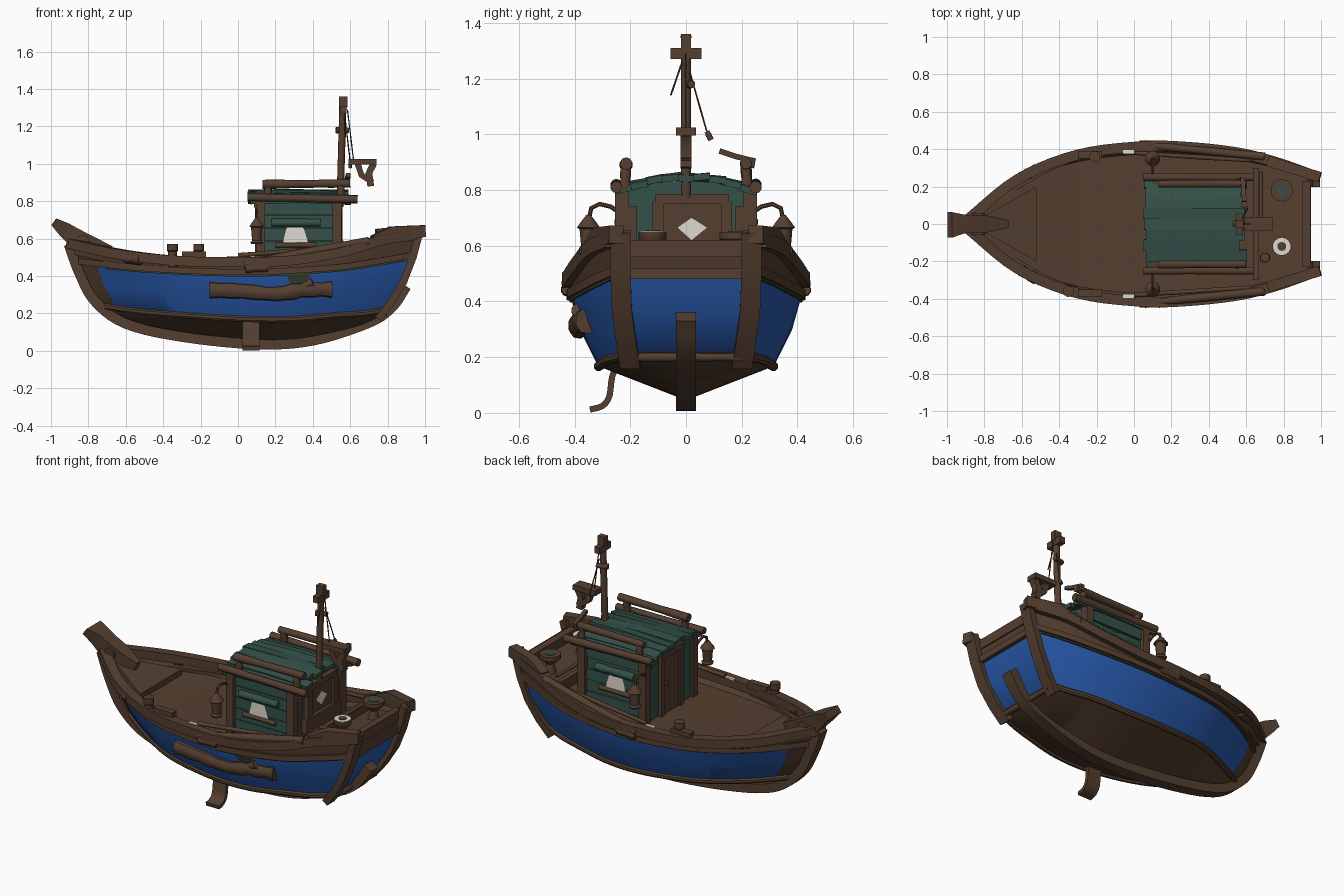
import bpy, bmesh, math, random
from mathutils import Vector as V

if "Cube" in bpy.data.objects:
    bpy.data.objects.remove(bpy.data.objects["Cube"])
random.seed(4)

def material(name, c):
    m = bpy.data.materials.new(name)
    m.diffuse_color = (*c, 1)
    m.use_nodes = True
    m.node_tree.nodes["Principled BSDF"].inputs["Base Color"].default_value = m.diffuse_color
    return m

WOOD = material("brown wood", (.09, .049, .029))
BLUE = material("blue paint", (.021, .1, .41))
GREEN = material("weathered green", (.035, .083, .067))
WHITE = material("off white", (.74, .7, .62))
OLIVE = material("olive moss", (.035, .052, .028))

def make(name, verts, faces, *mats):
    me = bpy.data.meshes.new(name)
    bm = bmesh.new()
    vs = [bm.verts.new(v) for v in verts]
    for f in faces:
        face = bm.faces.new([vs[i] for i in f[0]])
        face.material_index = f[1]
    bmesh.ops.recalc_face_normals(bm, faces=bm.faces)
    bm.to_mesh(me)
    bm.free()
    for m in mats:
        me.materials.append(m)
    ob = bpy.data.objects.new(name, me)
    bpy.context.collection.objects.link(ob)
    return ob

def spline(pts, k=5):
    P = [V(p) for p in pts]
    P = [2 * P[0] - P[1]] + P + [2 * P[-1] - P[-2]]
    out = []
    for i in range(1, len(P) - 2):
        a, b, c, d = P[i - 1:i + 3]
        for j in range(k):
            t = j / k
            out.append(.5 * (2 * b + (c - a) * t + (2 * a - 5 * b + 4 * c - d) * t * t
                             + (3 * b - 3 * c + d - a) * t ** 3))
    return out + [P[-2]]

def sweep(name, pts, w, h, mat=WOOD, side=None, n=4, wobble=0):
    """Sweep an n-sided section; w and h are half sizes (numbers or lists)."""
    pts = [V(p) for p in pts]
    verts, faces, N = [], [], len(pts)
    for i, p in enumerate(pts):
        t = (pts[min(i + 1, N - 1)] - pts[max(i - 1, 0)]).normalized()
        s = V(side) if side else (t.cross(V((0, 0, 1))) if abs(t.z) < .95 else V((0, 1, 0)))
        s.normalize()
        u = s.cross(t).normalized()
        a, b = (w[i] if type(w) is list else w), (h[i] if type(h) is list else h)
        g = 1 + random.uniform(-wobble, wobble)
        for j in range(n):
            ang = 2 * math.pi * (j + .5) / n
            q = math.sqrt(2) if n == 4 else g
            verts.append(p + s * a * q * math.cos(ang) + u * b * q * math.sin(ang))
    for i in range(N - 1):
        for j in range(n):
            k = (j + 1) % n
            faces.append(((i * n + j, i * n + k, i * n + n + k, i * n + n + j), 0))
    faces += [(tuple(range(n)), 0), (tuple(range((N - 1) * n, N * n)), 0)]
    return make(name, verts, faces, mat)

def log(name, p, q, r, mat=WOOD, n=10):
    p, q = V(p), V(q)
    return sweep(name, [p.lerp(q, t / 5) for t in range(6)], r, r, mat, n=n, wobble=.12)

def box(name, x, y, z, mat=WOOD):
    return sweep(name, [(x[0], sum(y) / 2, sum(z) / 2), (x[1], sum(y) / 2, sum(z) / 2)],
                 (y[1] - y[0]) / 2, (z[1] - z[0]) / 2, mat)

def lathe(name, c, prof, mat=WOOD, n=14):
    return sweep(name, [V(c) + V((0, 0, z)) for r, z in prof],
                 [r for r, z in prof], [r for r, z in prof], mat, side=(1, 0, 0), n=n)

# Hull: fore-and-aft lines from keel up to rail
keel = spline([(-.66, 0, .19), (-.5, 0, .14), (-.25, 0, .09), (.05, 0, .05), (.3, 0, .05), (.52, 0, .09), (.66, 0, .13), (.76, 0, .18)])
chine = spline([(-.73, .01, .24), (-.52, .14, .21), (-.27, .26, .19), (.05, .31, .17), (.3, .31, .17), (.52, .28, .19), (.68, .24, .2), (.79, .2, .22)])
mid = spline([(-.81, .01, .36), (-.57, .18, .33), (-.29, .32, .31), (.05, .375, .3), (.3, .375, .3), (.54, .34, .32), (.72, .29, .34), (.88, .24, .37)])
sheer = spline([(-.86, .01, .48), (-.6, .215, .45), (-.3, .355, .43), (.05, .41, .42), (.3, .41, .43), (.56, .375, .45), (.75, .32, .48), (.93, .25, .51)])
rail = spline([(-.9, .015, .575), (-.62, .24, .515), (-.3, .37, .48), (.05, .415, .475), (.3, .41, .485), (.56, .38, .53), (.76, .33, .59), (.945, .265, .62)])
deck = [V((p.x, p.y * .9, p.z - .055)) for p in rail]
flip = lambda p, s=-1: V((p.x, p.y * s, p.z))
lines = [chine, mid, sheer, rail, deck]
verts, faces, N = [], [], len(keel)
for i in range(N):
    half = [l[i] for l in lines]
    verts += [keel[i]] + half + [flip(p) for p in reversed(half)]
for i in range(N - 1):
    for j in range(11):
        k = (j + 1) % 11
        faces.append(((i * 11 + j, i * 11 + k, i * 11 + 11 + k, i * 11 + 11 + j), int(j in (1, 2, 8, 9) and i > 1)))
for o in (0, (N - 1) * 11):  # stem and transom
    faces.append(((o, o + 1, o + 10), 0))
    for j in (1, 2, 3, 4):
        faces.append(((o + j, o + j + 1, o + 10 - j, o + 11 - j), int(j < 3 and o > 0)))
make("hull", verts, faces, WOOD, BLUE)

# Keel, stem and prow
sweep("keel_beam", spline([(-.905, 0, .57), (-.85, 0, .42), (-.765, 0, .265), (-.6, 0, .145), (-.3, 0, .075), (.1, 0, .035), (.4, 0, .055), (.7, 0, .15), (.825, 0, .235), (.9, 0, .345)]),
      .035, .027, side=(0, 1, 0))
sweep("prow", [(-.68, 0, .53), (-.8, 0, .575), (-.88, 0, .61), (-.93, 0, .65), (-.985, -.005, .69)],
      [.02, .045, .045, .05, .068], [.03, .045, .05, .04, .022], side=(0, 1, 0))
log("prow_lashing", (-.83, -.06, .585), (-.83, .06, .585), .035)
make("foredeck", [(-.52, -.2, .48), (-.52, .2, .48), (-.82, .03, .54), (-.82, -.03, .54),
                  (-.52, -.2, .42), (-.52, .2, .42), (-.82, .03, .48), (-.82, -.03, .48)],
     [((0, 1, 2, 3), 0), ((4, 5, 6, 7), 0), ((0, 1, 5, 4), 0), ((1, 2, 6, 5), 0), ((2, 3, 7, 6), 0), ((3, 0, 4, 7), 0)], WOOD)

# Rails, strakes, transom posts and poles, both sides
for s in (1, -1):
    sweep("rail_cap", [flip(p, s) for p in rail], .028, .026)
    sweep("lower_wale", [flip(p, s) for p in sheer], .014, .016)
    sweep("moss_line", [flip(a.lerp(b, .12), s) for a, b in zip(sheer, mid)][3:-1], .006, .009, OLIVE)
    sweep("chine_strake", [flip(p, s) for p in chine], .016, .018, n=8)
    sweep("transom_post", [(.975, s * .235, .65), (.935, s * .235, .5), (.885, s * .23, .37), (.82, s * .215, .26), (.75, s * .2, .17)],
          .036, .02, side=(0, 1, 0))
    sweep("stern_corner", [(.72, s * .335, .595), (.82, s * .305, .63), (.995, s * .25, .64)], .028, [.02, .035, .032])
    log("rail_pole", (.03, s * .425, .465), (.7, s * .36, .585), .022)
    log("inner_pole", (.0, s * .38, .51), (.62, s * .34, .56), .012)
    log("fender_block", (.04, s * .425, .44), (.16, s * .425, .445), .022)
    lathe("rail_bollard", (-.35 if s < 0 else -.21, s * .36, .45), [(.025, 0), (.025, .08), (.03, .085), (.03, .12)])
    box("rail_cleat", (-.3, -.17), (s * .37 - .02, s * .37 + .02), (.49, .53))
    log("bow_roller", (-.6, s * .25, .5), (-.52, s * .295, .49), .03)
    box("pale_rail_patch", (-.06, .0), (s * .385 - .01, s * .385 + .01), (.498, .506), WHITE)
    # Hanging lantern
    sweep("lantern_arm", [(.1, s * .24, .72), (.1, s * .27, .74), (.1, s * .31, .75), (.1, s * .34, .735), (.1, s * .35, .69)],
          .008, .008, side=(1, 0, 0), n=6)
    lathe("lantern", (.1, s * .35, .57), [(.03, 0), (.035, .01), (.026, .02), (.032, .09), (.042, .095), (.02, .125), (.008, .14)], n=10)

# Transom trim
box("transom_cap", (.9, .945), (-.23, .23), (.56, .615))
sweep("transom_band", [(.925, -.22, .5), (.925, .22, .5)], .018, .02)
log("transom_sill", (.78, -.2, .2), (.78, .2, .2), .016)

# Poop deck with pots
box("deck_step", (.635, .665), (-.3, .3), (.49, .56))
for y, r, f, m in ((.18, .06, .5, GREEN), (-.12, .05, .95, WHITE)):
    lathe("pot", (.79, y, .53), [(.035, 0), (.022, .06), (r, .095), (r, .12), (r * .75, .12), (r * .7, .1)])
    lathe("pot_filling", (.79, y, .645), [(r * f, 0), (r * f, .008)], m)
lathe("pot_hole", (.79, -.12, .648), [(.024, 0), (.024, .008)])
log("stern_rod", (.68, -.02, .575), (.68, .28, .575), .01)
log("stern_bollard", (.7, -.18, .53), (.7, -.18, .6), .025)

# Side log, moss patch and bent paddle on the near side
sweep("side_log", spline([(-.15, -.37, .325), (.02, -.385, .32), (.2, -.385, .305), (.34, -.375, .325), (.5, -.355, .33)], 3),
      .038, .042, n=9, wobble=.12)
log("log_branch", (.3, -.37, .31), (.4, -.385, .37), .025)
make("moss_patch", [(.25, -.416, .43), (.4, -.41, .44), (.36, -.388, .355), (.28, -.391, .355)], [((0, 1, 2, 3), 0)], OLIVE)
sweep("paddle", spline([(.07, -.24, .19), (.07, -.265, .13), (.07, -.275, .06), (.07, -.3, .025), (.07, -.345, .012)], 3),
      .045, .011, side=(1, 0, 0))

# Cabin core with arched top
arch = [(-.22, .41)] + [(y / 100, .835 - .8 * (y / 100) ** 2) for y in range(-22, 23, 11)] + [(.22, .41)]
n = len(arch)
make("cabin_core", [(x, y, z) for x in (.11, .53) for y, z in arch],
     [(tuple(range(n)), 0), (tuple(range(n, 2 * n)), 0)]
     + [((i, (i + 1) % n, n + (i + 1) % n, n + i), 0) for i in range(n)], GREEN)
for s in (1, -1):
    for k in range(5):
        z = .455 + k * .068
        j = random.uniform(-.004, .004)
        box("wall_plank", (.11, .53), (s * .22 - .012, s * .22 + .012 + j), (z, z + .064), GREEN)
    for x in (.12, .53):
        sweep("cabin_post", [(x, s * .23, .42), (x, s * .23, .82)], .024, .024)
    log("window_lintel", (.18, s * .235, .685), (.44, s * .235, .685), .022, GREEN)
    log("window_sill", (.2, s * .235, .565), (.42, s * .235, .565), .014)
    y = s * .24
    make("side_window", [(.24, y, .58), (.375, y, .58), (.35, y, .66), (.26, y, .66)], [((0, 1, 2, 3), 0)], WHITE)
    # Roof logs
    log("eave_log", (.05, s * .25, .82), (.64, s * .25, .81), .021)
    log("roof_log", (.13, s * .215, .89), (.6, s * .215, .895), .022)
    for x in (.16, .55):
        log("roof_log_support", (x, s * .22, .8), (x, s * .215, .89), .02)
    box("end_frame_side", (.52, .56), (s * .12 + .005, s * .12 + .045) if s > 0 else (-.12, -.08), (.5, .76))
    box("door_jamb", (.09, .13), (s * .09 - .018, s * .09 + .018), (.42, .78))
    sweep("end_brace", [(.545, s * .2, .5), (.545, s * .195, .74)], .02, .012, side=(0, 1, 0))
box("end_frame_top", (.52, .56), (-.11, .155), (.75, .785))
box("end_frame_panel", (.52, .545), (-.1, .14), (.5, .75))
box("end_frame_base", (.52, .565), (-.14, .18), (.5, .59))
make("end_window", [(.549, .02, .62), (.549, .075, .665), (.549, .02, .7), (.549, -.03, .665)], [((0, 1, 2, 3), 0)], WHITE)
box("door", (.1, .125), (-.08, .08), (.42, .76))
box("door_lintel", (.085, .13), (-.11, .11), (.765, .8))
log("door_knob", (.085, .05, .6), (.1, .05, .6), .012)

# Roof of loose planks on an arch
for k in range(9):
    y = -.224 + k * .056
    z = .845 - .85 * y * y
    x0, x1 = .05 + random.uniform(0, .02), .585 + random.uniform(-.02, .02)
    tilt = random.uniform(-.006, .006)
    sweep("roof_plank", [(x0, y, z + tilt), ((x0 + x1) / 2, y, z + .006), (x1, y, z - tilt)],
          .031, .012, GREEN, side=(0, 1, -1.7 * y + random.uniform(-.2, .2)))

# Mast, crosspiece, collar and ropes
log("mast", (.545, 0, .77), (.562, 0, 1.355), .02)
box("mast_crosspiece", (.545, .58), (-.055, .055), (1.27, 1.31))
box("mast_cap", (.54, .585), (-.018, .018), (1.3, 1.36))
log("mast_collar", (.525, 0, 1.18), (.59, .02, 1.18), .016)
for name, p, q in (("hoist_rope", (.585, 0, 1.29), (.62, 0, 1.0)), ("side_rope", (.575, .015, 1.22), (.6, .075, 1.01)),
                   ("short_rope", (.57, -.01, 1.27), (.575, -.055, 1.14))):
    log(name, p, q, .0035, n=5)
log("rope_weight", (.6, .075, 1.01), (.6, .09, .98), .01)

# Hanging boom bracket
box("boom_bar", (.59, .74), (-.035, .035), (.995, 1.025))
sweep("boom_strut", [(.64, 0, 1.0), (.66, 0, .94), (.72, 0, .9)], .02, .016, side=(0, 1, 0))
sweep("boom_drop", [(.725, 0, 1.0), (.7, 0, .95), (.71, 0, .88)], .02, .018, side=(0, 1, 0))
sweep("roof_hook", [(.57, .235, .88), (.58, .245, .905), (.585, .18, .92), (.59, .12, .94)], .012, .01, side=(1, 0, 0))

bpy.ops.object.select_all(action='SELECT')
bpy.context.view_layer.objects.active = bpy.data.objects["hull"]
bpy.ops.object.shade_smooth_by_angle(angle=math.radians(38))
